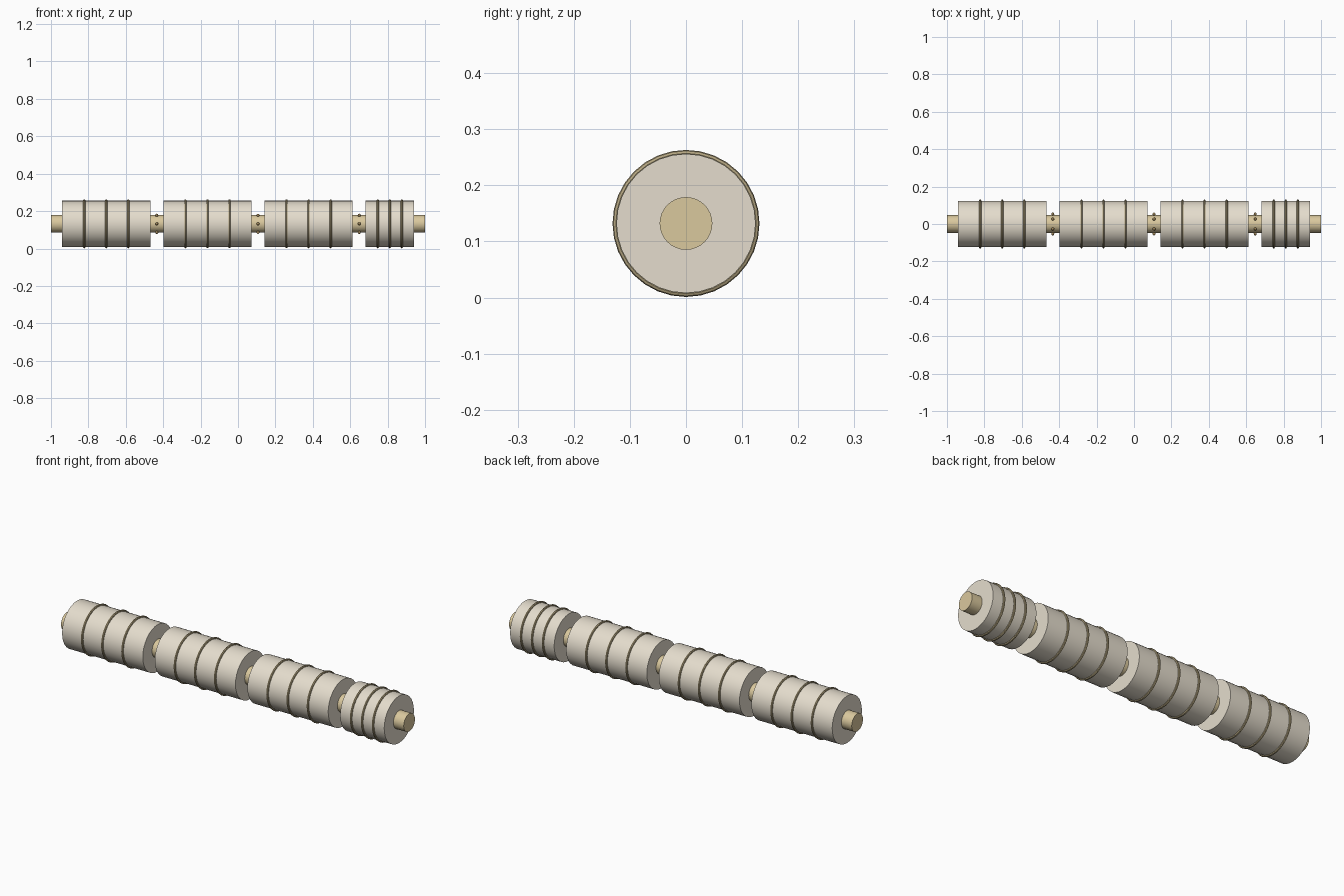
import bpy
import math

cube = bpy.data.objects.get("Cube")
if cube:
    bpy.data.objects.remove(cube, do_unlink=True)

AXIS_Z = 0.132
DRUM_R = 0.124
SHAFT_R = 0.047
GAP = 0.07


def material(name, colour):
    mat = bpy.data.materials.new(name)
    mat.use_nodes = True
    mat.diffuse_color = (*colour, 1)
    mat.node_tree.nodes["Principled BSDF"].inputs["Base Color"].default_value = (*colour, 1)
    return mat


stone = material("pale_stone", (0.78, 0.72, 0.61))
brass = material("tan_shaft", (0.70, 0.58, 0.34))
olive = material("olive_band", (0.46, 0.38, 0.22))
bronze = material("bronze_stud", (0.35, 0.24, 0.10))


def finish(name, mat):
    obj = bpy.context.object
    obj.name = name
    obj.data.materials.append(mat)
    bpy.ops.object.shade_smooth_by_angle(angle=math.radians(35))
    return obj


def cylinder(name, start, end, radius, sides, mat):
    bpy.ops.mesh.primitive_cylinder_add(
        vertices=sides, radius=radius, depth=end - start,
        location=((start + end) / 2, 0, AXIS_Z), rotation=(0, math.pi / 2, 0))
    return finish(name, mat)


def band(name, x):
    bpy.ops.mesh.primitive_torus_add(
        major_segments=32, minor_segments=8, major_radius=0.125, minor_radius=0.006,
        location=(x, 0, AXIS_Z), rotation=(0, math.pi / 2, 0))
    return finish(name, olive)


def studs(name, x, count=6):
    for i in range(count):
        a = math.tau * i / count
        r = SHAFT_R + 0.006
        bpy.ops.mesh.primitive_uv_sphere_add(
            segments=12, ring_count=8, radius=0.008,
            location=(x, r * math.cos(a), AXIS_Z + r * math.sin(a)))
        finish(f"{name}_{i + 1}", bronze)


# Central shaft running the whole length
cylinder("shaft", -1, 1, SHAFT_R, 32, brass)

# Drums with three bands each, and studded joints between them
x = -0.94
lengths = [0.471, 0.471, 0.471, 0.257]
for n, length in enumerate(lengths, 1):
    cylinder(f"drum_{n}", x, x + length, DRUM_R, 32, stone)
    for k in (1, 2, 3):
        band(f"drum_{n}_band_{k}", x + length * k / 4)
    x += length
    if n < len(lengths):
        studs(f"joint_{n}_stud", x + GAP / 2)
        x += GAP
